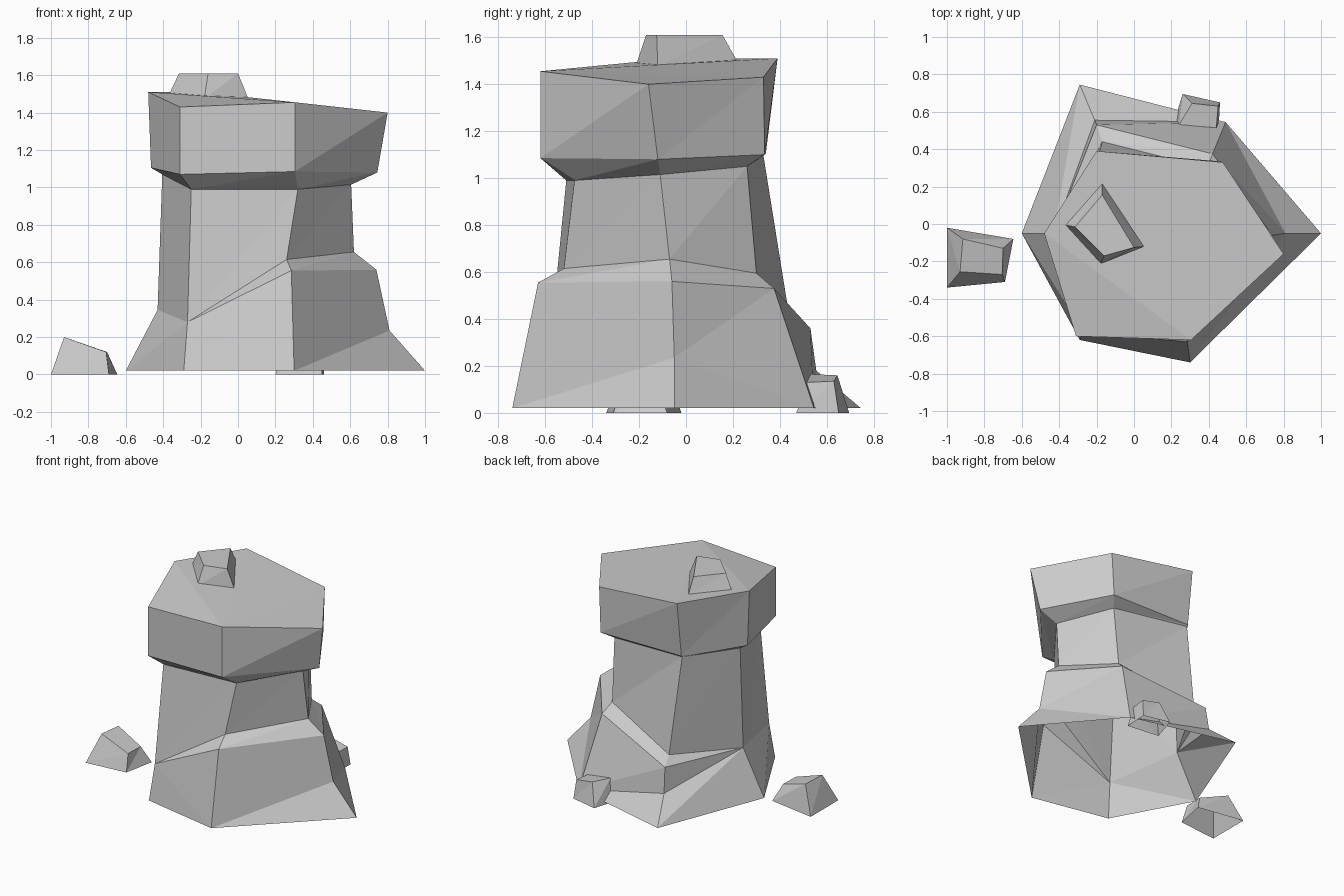
import bpy, bmesh

if "Cube" in bpy.data.objects:
    bpy.data.objects.remove(bpy.data.objects["Cube"])


def stack(name, rings, cap_top=True):
    """Skin closed rings (same point count, counter-clockwise) with flat triangles."""
    bm = bmesh.new()
    loops = [[bm.verts.new(p) for p in ring] for ring in rings]
    for low, up in zip(loops, loops[1:]):
        n = len(low)
        for i in range(n):
            j = (i + 1) % n
            bm.faces.new((low[i], low[j], up[j]))
            bm.faces.new((low[i], up[j], up[i]))
    if cap_top:
        bm.faces.new(loops[-1])
    # rings may share corners where ledges pinch out
    bmesh.ops.remove_doubles(bm, verts=bm.verts, dist=0.001)
    bmesh.ops.dissolve_degenerate(bm, edges=bm.edges, dist=0.0005)
    bmesh.ops.triangulate(bm, faces=[f for f in bm.faces if len(f.verts) > 3])
    bmesh.ops.recalc_face_normals(bm, faces=bm.faces)
    mesh = bpy.data.meshes.new(name)
    bm.to_mesh(mesh)
    bm.free()
    ob = bpy.data.objects.new(name, mesh)
    bpy.context.collection.objects.link(ob)
    return ob


# Main pillar: corner order left, front-left, front-right, right, back-right, back-left
pinch_l, pinch_fl = (-.43, -.05, .345), (-.27, -.58, .28)
foot_fr, foot_br = (.30, -.74, .02), (.49, .545, .02)
foot = [(-.60, -.05, .02), (-.29, -.62, .02), foot_fr, (1, -.05, .02), foot_br, (-.29, .745, .02)]
flare = [pinch_l, pinch_fl, foot_fr, (.81, -.05, .235), foot_br, (-.21, .555, .18)]
shoulder = [pinch_l, pinch_fl, (.285, -.63, .555), (.74, -.06, .56), (.42, .375, .53), (-.2, .53, .36)]
neck_low = [pinch_l, pinch_fl, (.26, -.52, .615), (.62, -.07, .655), (.39, .30, .595), (-.17, .44, .41)]
neck_top = [(-.405, -.05, 1.07), (-.25, -.51, .99), (.32, -.475, .99), (.605, -.11, 1.015),
            (.40, .26, 1.05), (-.2, .33, 1.095)]
cap_low = [(-.465, -.05, 1.105), (-.31, -.60, 1.07), (.305, -.62, 1.085), (.745, -.12, 1.08),
           (.46, .335, 1.10), (-.2, .34, 1.105)]
cap_top = [(-.48, -.05, 1.51), (-.31, -.60, 1.43), (.305, -.62, 1.455), (.80, -.16, 1.40),
           (.475, .33, 1.43), (-.2, .39, 1.51)]
stack("rock_pillar", [foot, flare, shoulder, neck_low, neck_top, cap_low, cap_top])

# Loose stones: one on top, two on the ground
stack("top_stone", [
    [(-.37, -.005, 1.495), (-.18, -.215, 1.475), (.055, -.12, 1.475), (-.17, .22, 1.495)],
    [(-.315, -.015, 1.61), (-.16, -.17, 1.61), (0, -.125, 1.61), (-.17, .155, 1.61)]])
stack("left_stone", [
    [(-1, -.34, 0), (-.69, -.31, 0), (-.645, -.08, 0), (-1, -.02, 0)],
    [(-.93, -.255, .2), (-.705, -.27, .12), (-.70, -.13, .12), (-.915, -.08, .195)]])
stack("back_stone", [
    [(.20, .50, 0), (.45, .47, 0), (.46, .65, 0), (.26, .695, 0)],
    [(.24, .53, .165), (.44, .515, .13), (.45, .63, .135), (.31, .645, .16)]])
